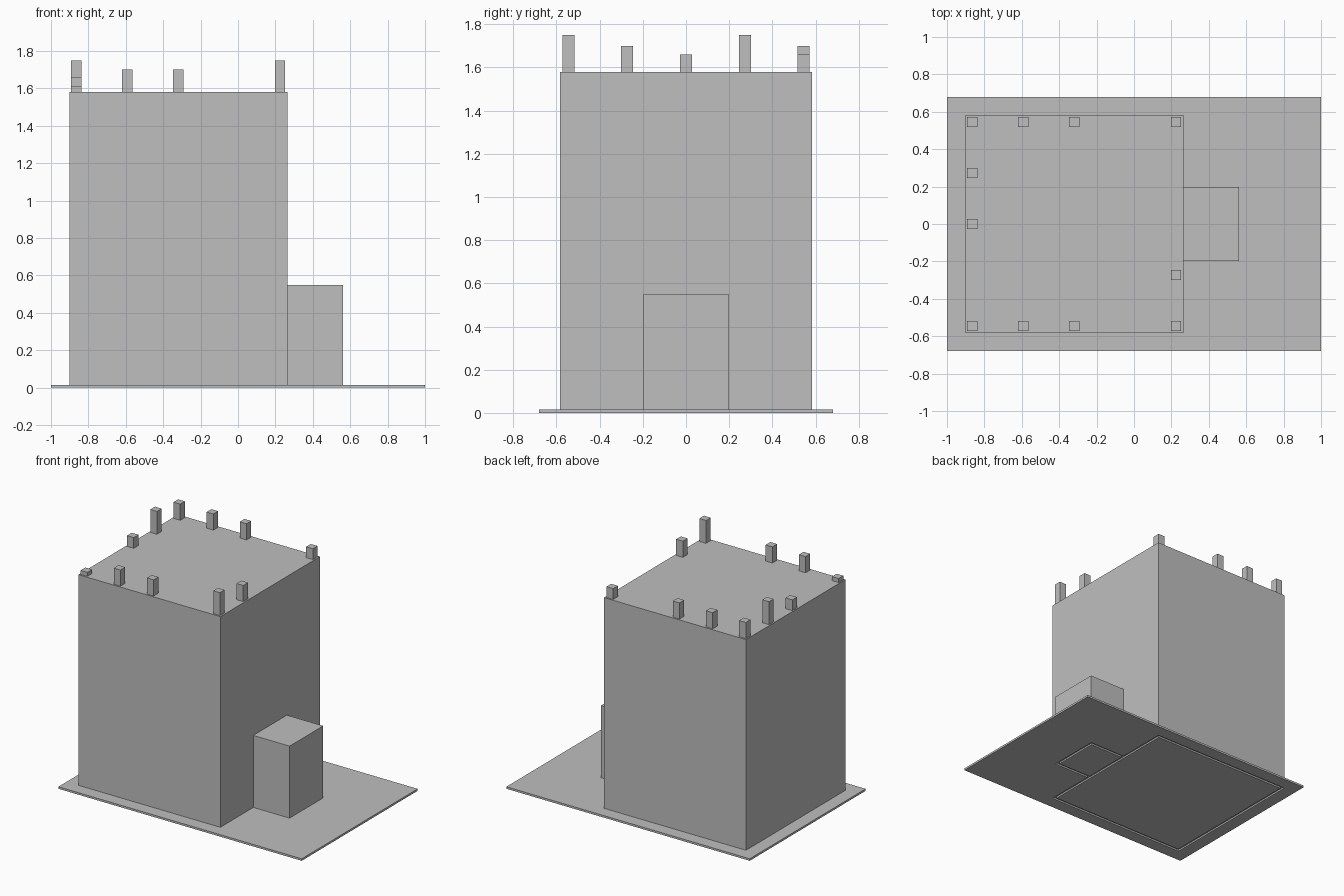
import bpy
import bmesh
from mathutils import Vector

old = bpy.data.objects.get("Cube")
if old:
    bpy.data.objects.remove(old, do_unlink=True)

# Single stone colour
stone = bpy.data.materials.new("light grey stone")
stone.use_nodes = True
colour = (0.52, 0.52, 0.52, 1)
stone.diffuse_color = colour
stone.node_tree.nodes["Principled BSDF"].inputs["Base Color"].default_value = colour


def box(name, low, high):
    """Axis-aligned block between two corners."""
    low, high = Vector(low), Vector(high)
    bm = bmesh.new()
    bmesh.ops.create_cube(bm, size=1)
    for v in bm.verts:
        v.co = (low + high) / 2 + v.co * (high - low)
    mesh = bpy.data.meshes.new(name)
    bm.to_mesh(mesh)
    bm.free()
    mesh.materials.append(stone)
    obj = bpy.data.objects.new(name, mesh)
    bpy.context.collection.objects.link(obj)
    return obj


def cut(target, cutter):
    """Subtract the cutter and discard it."""
    mod = target.modifiers.new("pocket", 'BOOLEAN')
    mod.operation = 'DIFFERENCE'
    mod.solver = 'EXACT'
    mod.object = cutter
    bpy.context.view_layer.objects.active = target
    bpy.ops.object.modifier_apply(modifier=mod.name)
    bpy.data.objects.remove(cutter, do_unlink=True)


BASE, ROOF, GROOVE, WALL = 0.015, 1.58, 0.012, 0.02
LEFT, RIGHT, DEPTH = -0.902, 0.264, 0.584
PORCH_X, PORCH_Y, PORCH_Z = 0.562, 0.197, 0.55

# Ground plate, pocketed underneath along the wall lines
plate = box("ground_plate", (-1, -0.68, 0), (1, 0.68, BASE))
cut(plate, box("tower_pocket", (LEFT, -DEPTH, -0.1), (RIGHT, DEPTH, GROOVE)))
cut(plate, box("porch_pocket", (RIGHT - 0.01, -PORCH_Y, -0.1), (PORCH_X, PORCH_Y, GROOVE)))

# Floor pads filling the pockets, leaving a narrow groove
box("tower_floor", (LEFT + WALL, WALL - DEPTH, 0), (RIGHT - WALL, DEPTH - WALL, GROOVE))
box("porch_floor", (RIGHT, WALL - PORCH_Y, 0), (PORCH_X - WALL, PORCH_Y - WALL, GROOVE))

# Tower and entrance block
box("tower", (LEFT, -DEPTH, BASE), (RIGHT, DEPTH, ROOF))
box("entrance_block", (RIGHT, -PORCH_Y, BASE), (PORCH_X, PORCH_Y, PORCH_Z))

# Broken battlements on a regular five-by-five perimeter: column, row, top height
STEP, HALF = 0.2725, 0.0275
stumps = [(0, -2, 1.61), (1, -2, 1.70), (2, -2, 1.70), (4, -2, 1.75),
          (4, -1, 1.70), (4, 2, 1.66),
          (2, 2, 1.70), (1, 2, 1.70), (0, 2, 1.70),
          (0, 1, 1.75), (0, 0, 1.66)]
for col, row, top in stumps:
    x, y = -0.865 + col * STEP, row * STEP
    box("battlement_post", (x - HALF, y - HALF, ROOF), (x + HALF, y + HALF, top))
